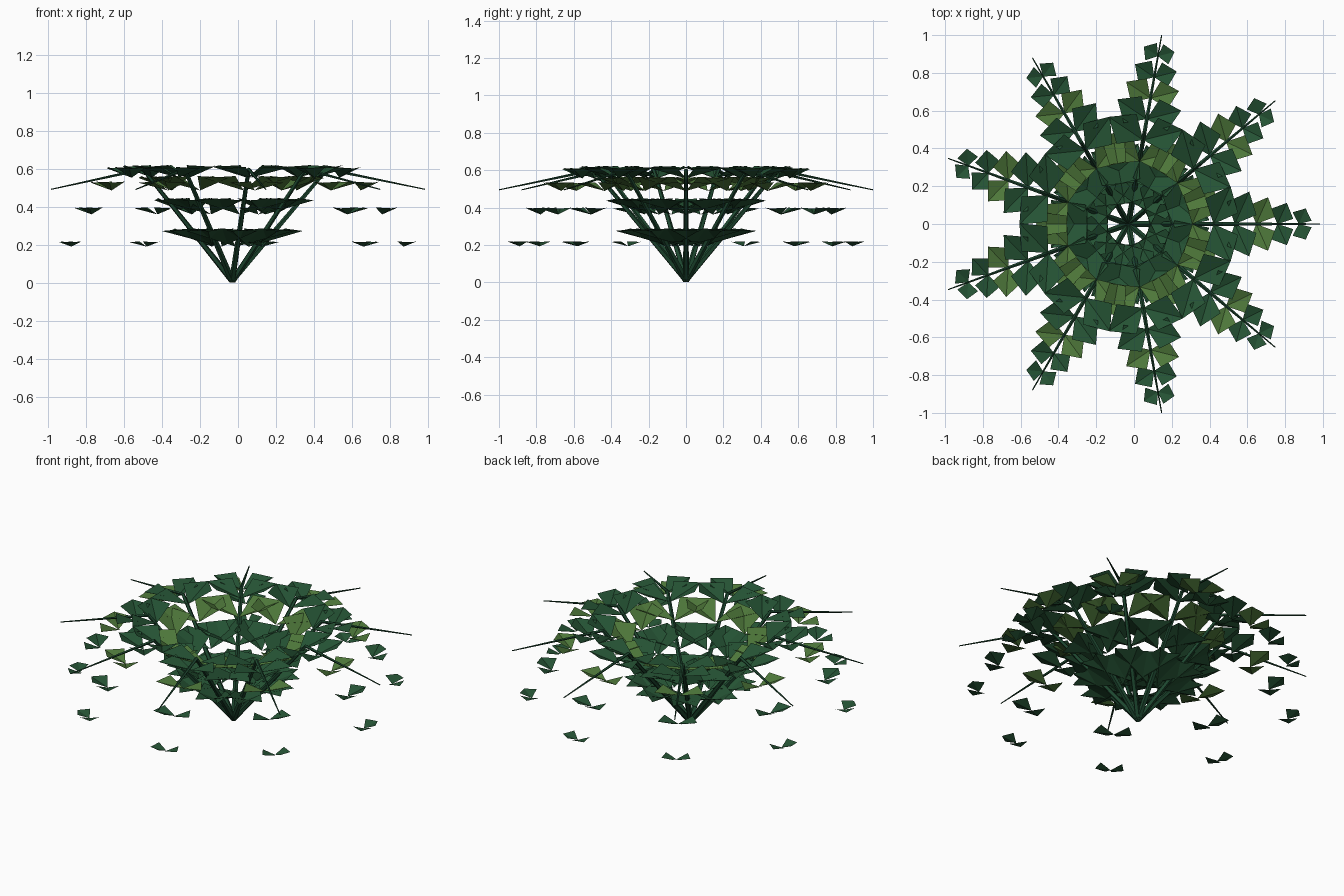
import bpy, bmesh, math
from mathutils import Vector, Matrix

if "Cube" in bpy.data.objects:
    bpy.data.objects.remove(bpy.data.objects["Cube"])

FRONDS, PAIRS = 9, 8
REACH = 1.015            # frond length seen from above
CENTRE = Vector((-0.03, 0, 0))


def material(name, rgb):
    m = bpy.data.materials.new(name)
    m.diffuse_color = (*rgb, 1)
    m.use_nodes = True
    m.node_tree.nodes["Principled BSDF"].inputs["Base Color"].default_value = m.diffuse_color
    return m


STEM = material("stem green", (0.012, 0.062, 0.028))
DARK = material("dark leaf green", (0.018, 0.085, 0.034))
LIGHT = material("light leaf green", (0.075, 0.185, 0.042))


def finish(bm, name, mats):
    mesh = bpy.data.meshes.new(name)
    bm.to_mesh(mesh)
    bm.free()
    for m in mats:
        mesh.materials.append(m)
    obj = bpy.data.objects.new(name, mesh)
    bpy.context.collection.objects.link(obj)


def add_stem(bm, rot):
    # bent, tapering five-sided stem: radius along frond, height, thickness
    path = [(0, 0.012, 0.017), (0.5, 0.60, 0.011), (REACH, 0.495, 0.003)]
    dirs = [(0.64, 0.77), (0.9, 0.43), (0.98, -0.21)]
    rings = []
    for (r, z, t), (dx, dz) in zip(path, dirs):
        ring = []
        for k in range(5):
            a = math.tau * k / 5
            p = Vector((r - dz * t * math.cos(a), t * math.sin(a), z + dx * t * math.cos(a)))
            ring.append(bm.verts.new(CENTRE + rot @ p))
        rings.append(ring)
    for lo, hi in zip(rings, rings[1:]):
        for k in range(5):
            j = (k + 1) % 5
            bm.faces.new((lo[k], lo[j], hi[j], hi[k]))
    bm.faces.new(rings[0][::-1])
    bm.faces.new(rings[-1])


def add_leaflet(bm, rot, i, side):
    # folded kite: midrib from base to tip with raised side corners
    length = 0.35 - 0.0325 * i
    half = 0.135 - 0.01 * i
    base = Vector((REACH * i / (PAIRS + 1), 0, 0.565 * math.sin(math.pi * i / (PAIRS + 1))))
    turn = Matrix.Rotation(side * math.radians(66), 3, 'Z')
    shape = [(0, 0, 0), (0.48 * length, -half, 0.3 * length),
             (length, 0, 0.26 * length), (0.48 * length, half, 0.3 * length)]
    v = [bm.verts.new(CENTRE + rot @ (base + turn @ Vector(p))) for p in shape]
    for tri in ((0, 1, 2), (0, 2, 3)):
        f = bm.faces.new([v[k] for k in tri])
        f.material_index = 1 if i % 3 == 0 else 0


# nine fronds in a ring, each a stem with paired leaflets
for n in range(FRONDS):
    rot = Matrix.Rotation(math.tau * n / FRONDS, 3, 'Z')
    bm = bmesh.new()
    add_stem(bm, rot)
    bmesh.ops.recalc_face_normals(bm, faces=bm.faces[:])
    finish(bm, f"frond_stem_{n + 1}", [STEM])

    bm = bmesh.new()
    for i in range(1, PAIRS + 1):
        for side in (1, -1):
            add_leaflet(bm, rot, i, side)
    finish(bm, f"frond_leaflets_{n + 1}", [DARK, LIGHT])
